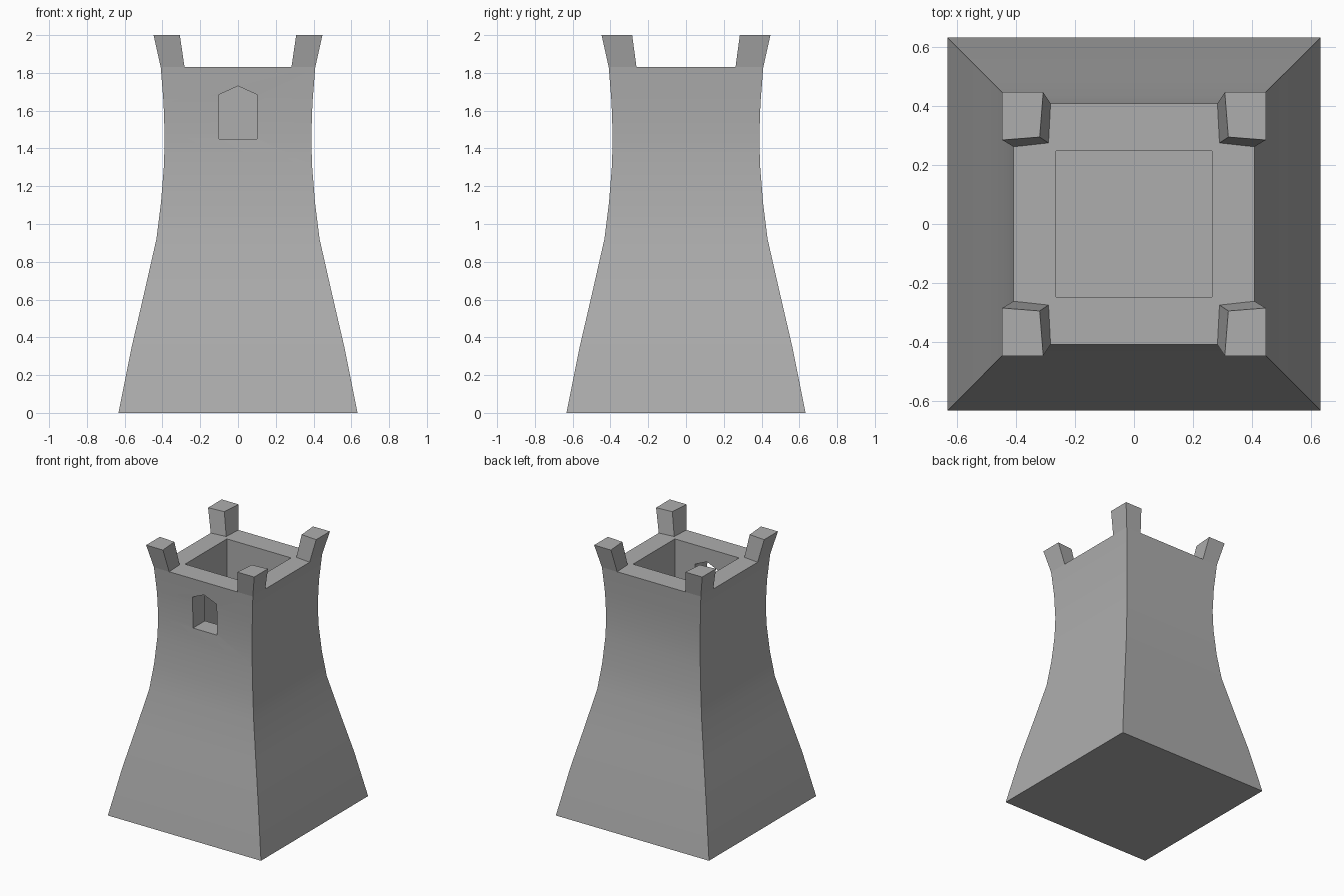
import bpy, bmesh, math

cube = bpy.data.objects.get("Cube")
if cube:
    bpy.data.objects.remove(cube, do_unlink=True)

stone = bpy.data.materials.new("grey stone")
stone.use_nodes = True
GREY = (0.42, 0.42, 0.42, 1)
stone.diffuse_color = GREY
stone.node_tree.nodes["Principled BSDF"].inputs["Base Color"].default_value = GREY


def loft(name, rings):
    """Closed solid joining a stack of rings with equal point counts."""
    bm = bmesh.new()
    rows = [[bm.verts.new(p) for p in ring] for ring in rings]
    for low, high in zip(rows, rows[1:]):
        for i in range(len(low)):
            j = (i + 1) % len(low)
            bm.faces.new((low[i], low[j], high[j], high[i]))
    bm.faces.new(rows[0][::-1])
    bm.faces.new(rows[-1])
    bmesh.ops.recalc_face_normals(bm, faces=bm.faces)
    mesh = bpy.data.meshes.new(name)
    bm.to_mesh(mesh)
    bm.free()
    mesh.materials.append(stone)
    obj = bpy.data.objects.new(name, mesh)
    bpy.context.collection.objects.link(obj)
    return obj


def rect(x, y, z):
    return [(-x, -y, z), (x, -y, z), (x, y, z), (-x, y, z)]


def activate(obj):
    bpy.ops.object.select_all(action='DESELECT')
    obj.select_set(True)
    bpy.context.view_layer.objects.active = obj


def carve(obj, cutter):
    cutter.hide_render = True
    activate(obj)
    mod = obj.modifiers.new("carve", 'BOOLEAN')
    mod.operation = 'DIFFERENCE'
    mod.solver = 'EXACT'
    mod.object = cutter
    bpy.ops.object.modifier_apply(modifier=mod.name)
    bpy.data.objects.remove(cutter, do_unlink=True)


# Flared square tower: half width at each height
PROFILE = [(0.633, 0), (0.565, 0.34), (0.50, 0.62), (0.432, 0.92), (0.408, 1.11),
           (0.392, 1.31), (0.388, 1.46), (0.394, 1.64), (0.409, 1.83)]
tower = loft("tower", [rect(w, w, z) for w, z in PROFILE])

# Open shaft from the top
carve(tower, loft("shaft_cutter", [rect(0.265, 0.247, z) for z in (1.0, 2.1)]))

# Pointed window through the front wall
arch = [(-0.1, 1.45), (0.1, 1.45), (0.1, 1.685), (0, 1.73), (-0.1, 1.685)]
carve(tower, loft("window_cutter", [[(x, y, z) for x, z in arch] for y in (-0.6, 0)]))

activate(tower)
bpy.ops.object.shade_smooth_by_angle(angle=math.radians(30))

# Leaning corner merlons
BASE = [(0.409, 0.409), (0.283, 0.409), (0.29, 0.275), (0.409, 0.262)]
TOP = [(0.447, 0.447), (0.308, 0.447), (0.32, 0.295), (0.447, 0.285)]
for side, sx in (("left", 1), ("right", -1)):
    for end, sy in (("front", -1), ("back", 1)):
        loft(f"{end}_{side}_merlon",
             [[(x * sx, y * sy, z) for x, y in ring] for ring, z in ((BASE, 1.83), (TOP, 2))])
